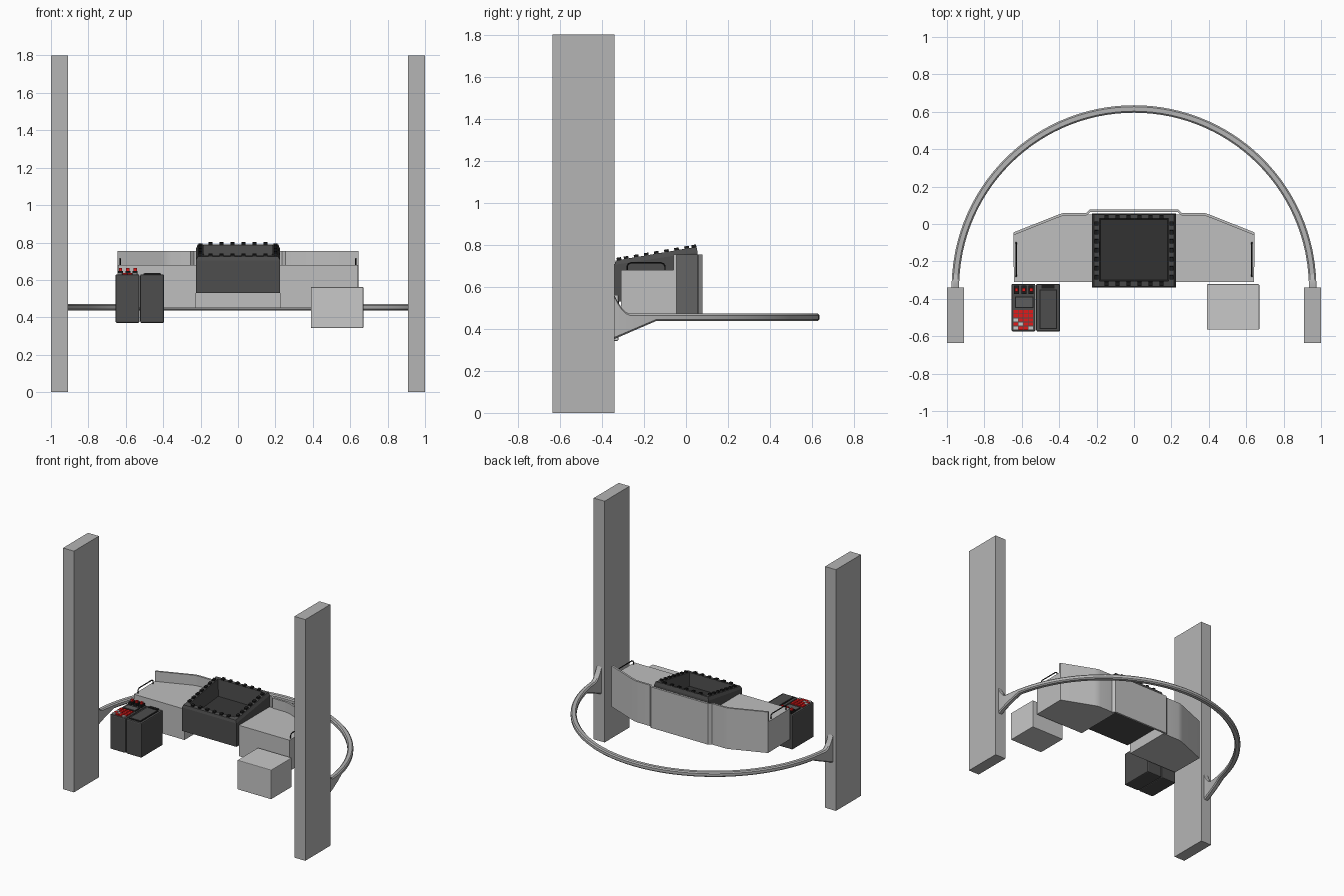
import bpy, bmesh, math
from mathutils import Matrix, Vector

if "Cube" in bpy.data.objects:
    bpy.data.objects.remove(bpy.data.objects["Cube"])


def mat(name, r, g=None, b=None):
    m = bpy.data.materials.new(name)
    m.diffuse_color = (r, r if g is None else g, r if b is None else b, 1)
    m.use_nodes = True
    m.node_tree.nodes["Principled BSDF"].inputs["Base Color"].default_value = m.diffuse_color
    return m


POST = mat("post grey", 0.46)
SHELL = mat("shell grey", 0.52)
LIGHT = mat("light grey", 0.58)
DARK = mat("dark grey", 0.075)
FLOOR = mat("charcoal", 0.035)
BLACK = mat("black", 0.012)
RED = mat("red", 0.75, 0.01, 0.01)
SCREEN = mat("screen grey", 0.11)


def finish(name, bm, mats, smooth=False):
    bmesh.ops.recalc_face_normals(bm, faces=bm.faces)
    me = bpy.data.meshes.new(name)
    bm.to_mesh(me)
    bm.free()
    ob = bpy.data.objects.new(name, me)
    bpy.context.collection.objects.link(ob)
    for m in mats:
        me.materials.append(m)
    if smooth:
        bpy.ops.object.select_all(action='DESELECT')
        ob.select_set(True)
        bpy.context.view_layer.objects.active = ob
        bpy.ops.object.shade_smooth_by_angle(angle=math.radians(25))
    return ob


def add_box(bm, x0, x1, y0, y1, z0, z1, tilt=0):
    c = Vector(((x0 + x1) / 2, (y0 + y1) / 2, (z0 + z1) / 2))
    m = (Matrix.Translation(c) @ Matrix.Rotation(tilt, 4, 'X')
         @ Matrix.Diagonal((x1 - x0, y1 - y0, z1 - z0, 1)))
    bmesh.ops.create_cube(bm, size=1, matrix=m)


def box(name, dims, m, bevel=0):
    bm = bmesh.new()
    add_box(bm, *dims)
    if bevel:
        bmesh.ops.bevel(bm, geom=bm.edges[:], offset=bevel, segments=2,
                        profile=0.5, affect='EDGES')
    return finish(name, bm, [m])


def prism(name, pts, z0, z1, m, smooth=False):
    bm = bmesh.new()
    f = bm.faces.new([bm.verts.new((x, y, z0)) for x, y in pts])
    ext = bmesh.ops.extrude_face_region(bm, geom=[f])
    tops = [v for v in ext['geom'] if isinstance(v, bmesh.types.BMVert)]
    bmesh.ops.translate(bm, verts=tops, vec=(0, 0, z1 - z0))
    return finish(name, bm, [m], smooth)


# Upright posts
for side, s in (("left", -1), ("right", 1)):
    xs = sorted((s * 0.91, s * 1.0))
    box(side + "_post", (*xs, -0.635, -0.34, 0, 1.8), POST)

# Half-round rail that flares up and down where it meets the posts
bm = bmesh.new()
loops = []
angles = [0, 1, 2, 3, 4.2, 8, 11.8] + list(range(15, 90, 3))
angles += [90] + [180 - a for a in reversed(angles)]
for a in angles:
    t = math.radians(a)
    y = 0.955 * math.sin(t) - 0.34
    up = 0.472 + 0.085 * max(0, (-0.27 - y) / 0.07) ** 1.7
    low = 0.437 - 0.085 * max(0, (-0.145 - y) / 0.195)
    section = [(0.935, low + 0.008), (0.943, low), (0.967, low), (0.975, low + 0.008),
               (0.975, up - 0.008), (0.967, up), (0.943, up), (0.935, up - 0.008)]
    loops.append([bm.verts.new((r * math.cos(t), r * math.sin(t) - 0.34, z))
                  for r, z in section])
for p, q in zip(loops, loops[1:]):
    for i in range(8):
        j = (i + 1) % 8
        bm.faces.new((p[i], p[j], q[j], q[i]))
bm.faces.new(loops[0])
bm.faces.new(loops[-1])
finish("curved_rail", bm, [POST], True)

# Back wall following the desk outline
half = [(0.235, 0.078), (0.255, 0.06), (0.36, 0.06), (0.385, 0.057),
        (0.41, 0.048), (0.645, -0.045)]
outer = [(-x, y) for x, y in reversed(half)] + half
inner = [(x, y - 0.015) for x, y in reversed(outer)]
prism("back_wall", outer + inner, 0.45, 0.755, SHELL, True)

# Wings and their wire handles
for side, s in (("left", -1), ("right", 1)):
    back = [(x, y - 0.008) for x, y in reversed(half[1:])]
    pts = [(0.225, -0.31), (0.642, -0.31)] + back + [(0.225, 0.052)]
    prism(side + "_wing", [(s * x, y) for x, y in pts], 0.45, 0.68, SHELL)
    cu = bpy.data.curves.new(side + "_handle", 'CURVE')
    cu.dimensions = '3D'
    cu.bevel_depth = 0.004
    cu.bevel_resolution = 1
    path = [(-0.28, 0.67), (-0.28, 0.698), (-0.274, 0.709), (-0.262, 0.714),
            (-0.118, 0.714), (-0.106, 0.709), (-0.1, 0.698), (-0.1, 0.67)]
    sp = cu.splines.new('POLY')
    sp.points.add(len(path) - 1)
    for p, (y, z) in zip(sp.points, path):
        p.co = (s * 0.63, y, z, 1)
    ob = bpy.data.objects.new(side + "_handle", cu)
    bpy.context.collection.objects.link(ob)
    cu.materials.append(BLACK)
    bpy.ops.object.select_all(action='DESELECT')
    ob.select_set(True)
    bpy.context.view_layer.objects.active = ob
    bpy.ops.object.convert(target='MESH')

# Central console: open tray with a slanted rim
bm = bmesh.new()
rings = []
for hx, y0, y1, zf, zb in ((0.225, -0.34, 0.055, 0.53, 0.53),
                           (0.225, -0.34, 0.055, 0.705, 0.765),
                           (0.215, -0.335, 0.05, 0.725, 0.79),
                           (0.185, -0.305, 0.03, 0.73, 0.787),
                           (0.18, -0.3, 0.025, 0.63, 0.66)):
    rings.append([bm.verts.new(c) for c in ((-hx, y0, zf), (hx, y0, zf),
                                            (hx, y1, zb), (-hx, y1, zb))])
for p, q in zip(rings, rings[1:]):
    for i in range(4):
        j = (i + 1) % 4
        bm.faces.new((p[i], p[j], q[j], q[i]))
bm.faces.new(rings[0])
bm.faces.new(rings[-1]).material_index = 1
finish("console_tray", bm, [DARK, FLOOR])

# Buttons around the console rim
bm = bmesh.new()
slant = math.atan2(0.065, 0.385)
spots = [(-0.1475 + i * 0.059, y) for i in range(6) for y in (-0.319, 0.038)]
spots += [(s * 0.2, -0.285 + i * 0.048) for i in range(7) for s in (-1, 1)]
for x, y in spots:
    z = 0.729 + (y + 0.335) * math.tan(slant)
    add_box(bm, x - 0.01, x + 0.01, y - 0.011, y + 0.011, z - 0.006, z + 0.008, slant)
finish("rim_buttons", bm, [BLACK])

# Side box on the right
box("side_box", (0.39, 0.67, -0.565, -0.322, 0.343, 0.562), LIGHT, 0.004)

# Control boxes on the left
box("keypad_box", (-0.655, -0.527, -0.575, -0.32, 0.37, 0.63), DARK, 0.008)
box("panel_box", (-0.523, -0.395, -0.575, -0.32, 0.37, 0.63), DARK, 0.008)
box("panel_frame", (-0.506, -0.411, -0.562, -0.35, 0.628, 0.634), BLACK)
box("panel_face", (-0.5, -0.417, -0.556, -0.356, 0.63, 0.637), DARK)
box("panel_slot", (-0.495, -0.425, -0.346, -0.325, 0.627, 0.636), BLACK)
box("keypad_screen_frame", (-0.637, -0.537, -0.448, -0.387, 0.628, 0.633), BLACK)
box("keypad_screen", (-0.632, -0.542, -0.443, -0.392, 0.63, 0.636), SCREEN)

# Keys, with a few pale ones among the red
red, pale = bmesh.new(), bmesh.new()
for r in range(5):
    for c in range(4):
        x, y = -0.644 + c * 0.027, -0.566 + r * 0.022
        target = pale if (r, c) in ((0, 3), (2, 0), (1, 1), (0, 0)) else red
        add_box(target, x, x + 0.023, y, y + 0.018, 0.627, 0.638)
finish("red_keys", red, [RED])
finish("pale_keys", pale, [LIGHT])

# Switches with red caps
bases, caps = bmesh.new(), bmesh.new()
for x in (-0.628, -0.589, -0.55):
    add_box(bases, x - 0.013, x + 0.013, -0.375, -0.33, 0.625, 0.648)
    add_box(caps, x - 0.009, x + 0.009, -0.36, -0.342, 0.645, 0.663)
finish("switch_bases", bases, [BLACK])
finish("switch_caps", caps, [RED])
